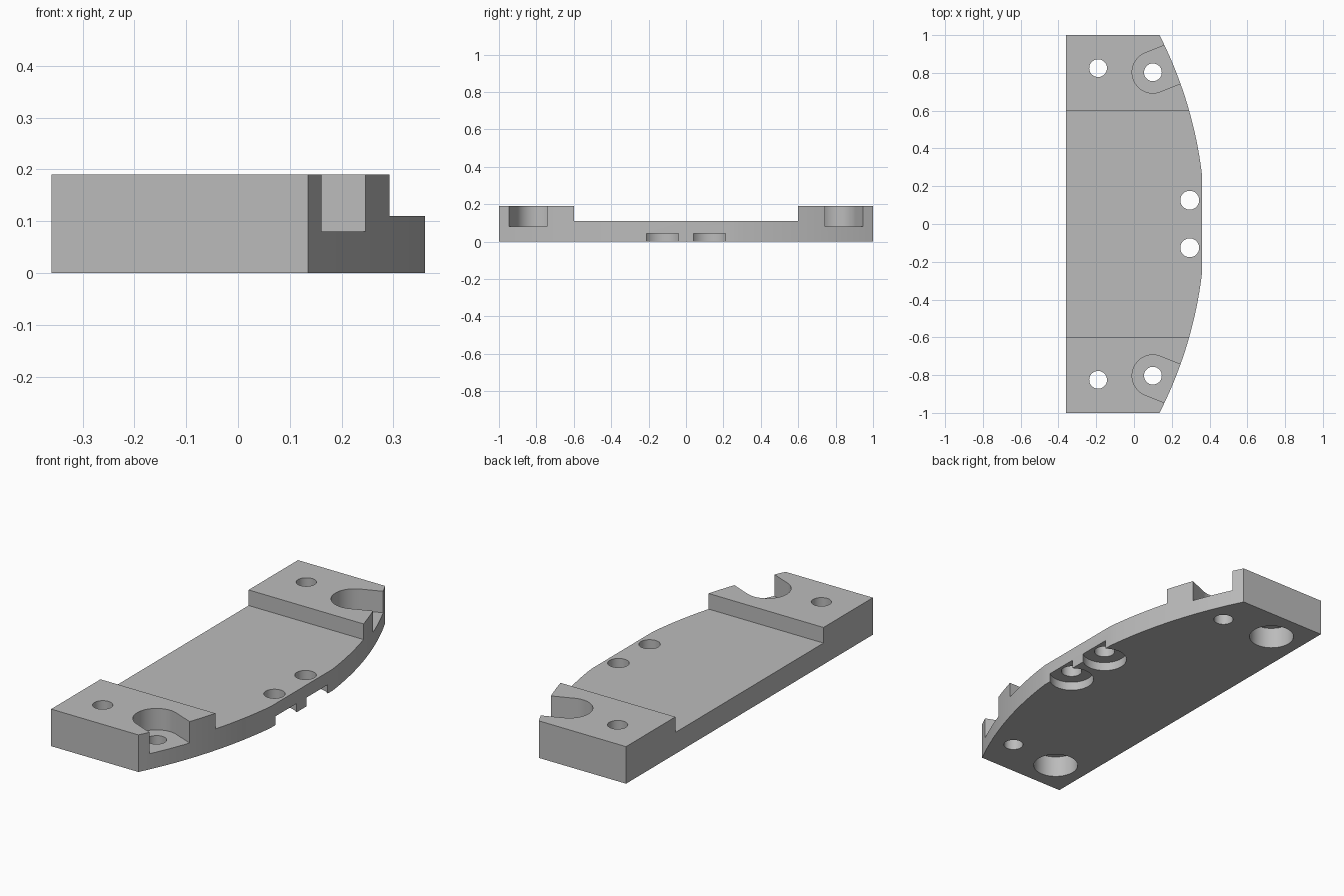
import bpy
import bmesh
from math import sqrt, cos, sin, pi, radians

if "Cube" in bpy.data.objects:
    bpy.data.objects.remove(bpy.data.objects["Cube"], do_unlink=True)

HEIGHT, FLOOR, LEDGE = 0.19, 0.11, 0.08
HOLE_R, BORE_R = 0.047, 0.108
OVER = 0.05  # cutter overshoot

grey = bpy.data.materials.new("plain_grey")
grey.use_nodes = True
colour = (0.5, 0.5, 0.5, 1)
grey.diffuse_color = colour
grey.node_tree.nodes["Principled BSDF"].inputs["Base Color"].default_value = colour


def prism(name, outline, z0, z1):
    """Extrude a counter-clockwise outline from z0 to z1."""
    bm = bmesh.new()
    base = bm.faces.new([bm.verts.new((x, y, z0)) for x, y in outline])
    top = bmesh.ops.extrude_face_region(bm, geom=[base])["geom"]
    moved = [v for v in top if isinstance(v, bmesh.types.BMVert)]
    bmesh.ops.translate(bm, verts=moved, vec=(0, 0, z1 - z0))
    bmesh.ops.recalc_face_normals(bm, faces=bm.faces)
    mesh = bpy.data.meshes.new(name)
    bm.to_mesh(mesh)
    bm.free()
    mesh.materials.append(grey)
    obj = bpy.data.objects.new(name, mesh)
    bpy.context.collection.objects.link(obj)
    return obj


def arc(cx, cy, r, start, end, steps):
    angles = [start + (end - start) * i / steps for i in range(steps + 1)]
    return [(cx + r * cos(a), cy + r * sin(a)) for a in angles]


def cut(cutter):
    """Subtract the cutter from the plate, then discard it."""
    cutter.hide_render = True
    mod = plate.modifiers.new(cutter.name, 'BOOLEAN')
    mod.operation = 'DIFFERENCE'
    mod.solver = 'EXACT'
    mod.object = cutter
    bpy.ops.object.modifier_apply(modifier=mod.name)
    bpy.data.objects.remove(cutter, do_unlink=True)


def drill(name, x, y, r, z0, z1):
    cut(prism(name, arc(x, y, r, 0, 2 * pi, 48)[:-1], z0, z1))


# Plate: straight back edge, bowed front edge with a short flat in the middle
R = 2.2
bow_x = 0.135 - sqrt(R * R - 1)
ys = [0.25 + 0.75 * i / 20 for i in range(21)]
bow = [(bow_x + sqrt(R * R - y * y), y) for y in ys]
right_half = [(x, -y) for x, y in reversed(bow)]
plate = prism("mounting_plate", [(-0.36, 1), (-0.36, -1)] + right_half + bow, 0, HEIGHT)
bpy.context.view_layer.objects.active = plate
plate.select_set(True)

# Lowered middle between the two end blocks
cut(prism("middle_recess", [(-0.5, -0.6), (0.5, -0.6), (0.5, 0.6), (-0.5, 0.6)],
          FLOOR, HEIGHT + OVER))

tilt = radians(22)
for side in (-1, 1):
    # End block hole, counterbored from below
    drill("end_hole", -0.19, side * 0.825, HOLE_R, -OVER, HEIGHT + OVER)
    drill("end_counterbore", -0.19, side * 0.825, BORE_R, -OVER, 0.11)

    # Open-sided pocket with a hole in its floor
    px, py = 0.1, 0.803
    round_end = arc(px, py, 0.11, tilt + pi / 2, tilt + 3 * pi / 2, 32)
    dx, dy = 0.4 * cos(tilt), 0.4 * sin(tilt)
    first, last = round_end[0], round_end[-1]
    slot = round_end + [(last[0] + dx, last[1] + dy), (first[0] + dx, first[1] + dy)]
    cut(prism("pocket", [(x, side * y) for x, y in slot], LEDGE, HEIGHT + OVER))
    drill("pocket_hole", px, side * py, HOLE_R, -OVER, HEIGHT)

    # Middle hole, its shallow counterbore breaking out through the flat edge
    drill("middle_hole", 0.295, side * 0.126, 0.05, -OVER, HEIGHT)
    drill("middle_counterbore", 0.295, side * 0.126, BORE_R, -OVER, 0.045)

bpy.ops.object.shade_smooth_by_angle(angle=radians(30))
